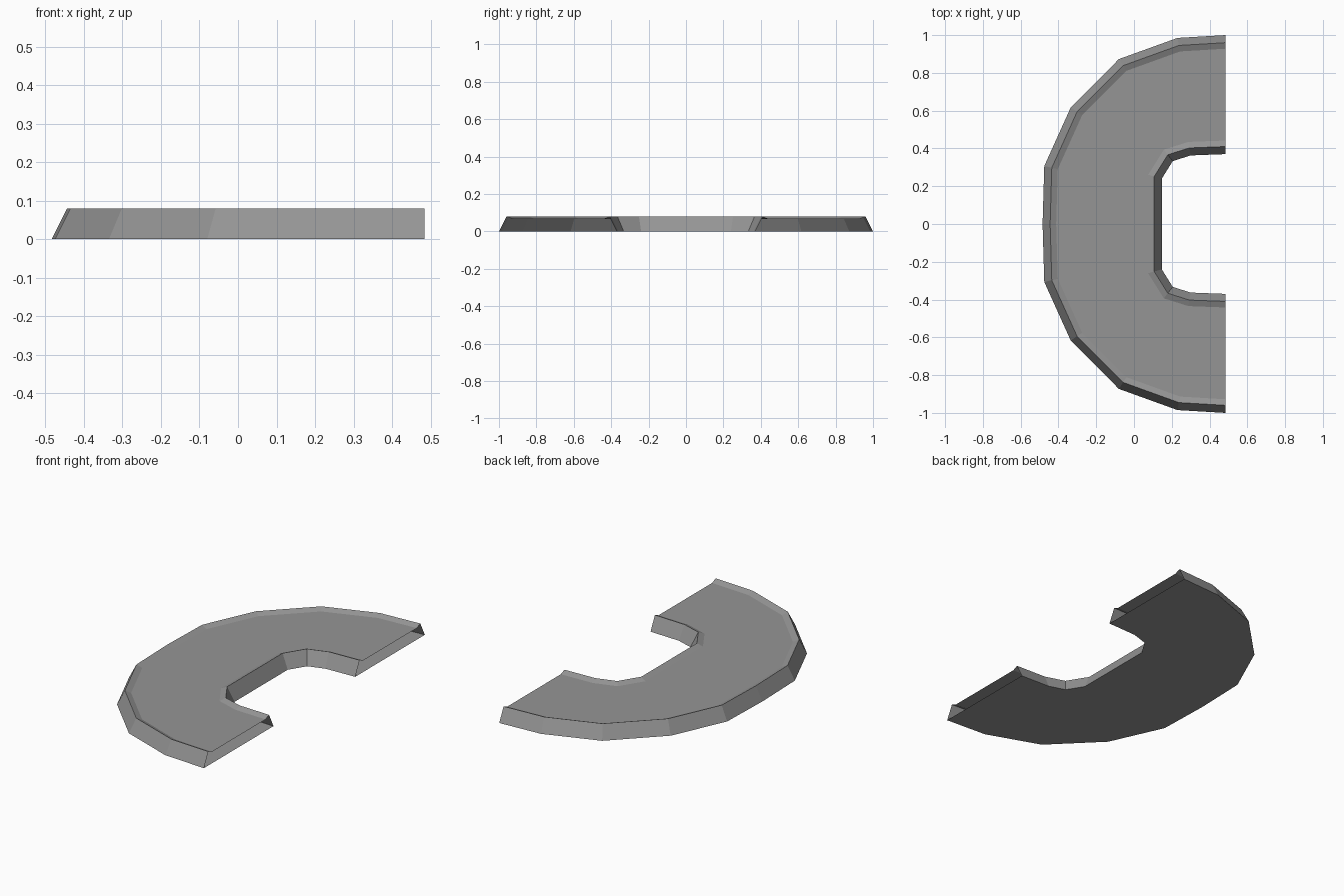
import bpy, bmesh
from mathutils import Vector

if "Cube" in bpy.data.objects:
    bpy.data.objects.remove(bpy.data.objects["Cube"])

END_X = 0.484

# half outlines at ground level (y >= 0)
outer_half = [(END_X, 1.0), (0.23, 0.985), (-0.08, 0.873),
              (-0.335, 0.617), (-0.475, 0.307)]
hole_half = [(END_X, 0.37), (0.30, 0.363), (0.205, 0.333), (0.147, 0.24)]

# both paths run counter-clockwise, with the solid on their left
outer = outer_half + [(-0.484, 0.0)] + [(x, -y) for x, y in reversed(outer_half)]
hole = [(x, -y) for x, y in hole_half] + list(reversed(hole_half))


def offset(path, d):
    """Move an open path to its left by d, keeping the ends on the cut plane."""
    pts = [Vector(p) for p in path]
    normals = []
    for a, b in zip(pts, pts[1:]):
        t = (b - a).normalized()
        normals.append(Vector((-t.y, t.x)))
    out = []
    for i, p in enumerate(pts):
        if i in (0, len(pts) - 1):
            n = normals[0 if i == 0 else -1]
            out.append(Vector((p.x, p.y + d / n.y)))
        else:
            n = normals[i - 1] + normals[i]
            out.append(p + n * (2 * d / n.length_squared))
    return out


bm = bmesh.new()
bottom, top = [], []

# sloped wall, raised rim and inner step down, along both outlines
PROFILE = [(0.0, 0.0), (0.04, 0.08), (0.072, 0.066)]
for path in (outer, hole):
    rows = [[bm.verts.new((p.x, p.y, z)) for p in offset(path, d)]
            for d, z in PROFILE]
    for low, high in zip(rows, rows[1:]):
        for i in range(len(low) - 1):
            bm.faces.new((low[i], low[i + 1], high[i + 1], high[i]))
    bottom += rows[0]
    top += rows[-1]

# sunken top panel and floor; the straight ends stay open
bm.faces.new(top)
bm.faces.new(list(reversed(bottom)))

mesh = bpy.data.meshes.new("curved_plate")
bm.to_mesh(mesh)
bm.free()

grey = bpy.data.materials.new("mid_grey")
grey.diffuse_color = (0.3, 0.3, 0.3, 1)
grey.use_nodes = True
grey.node_tree.nodes["Principled BSDF"].inputs["Base Color"].default_value = grey.diffuse_color
mesh.materials.append(grey)

plate = bpy.data.objects.new("curved_plate", mesh)
bpy.context.collection.objects.link(plate)
